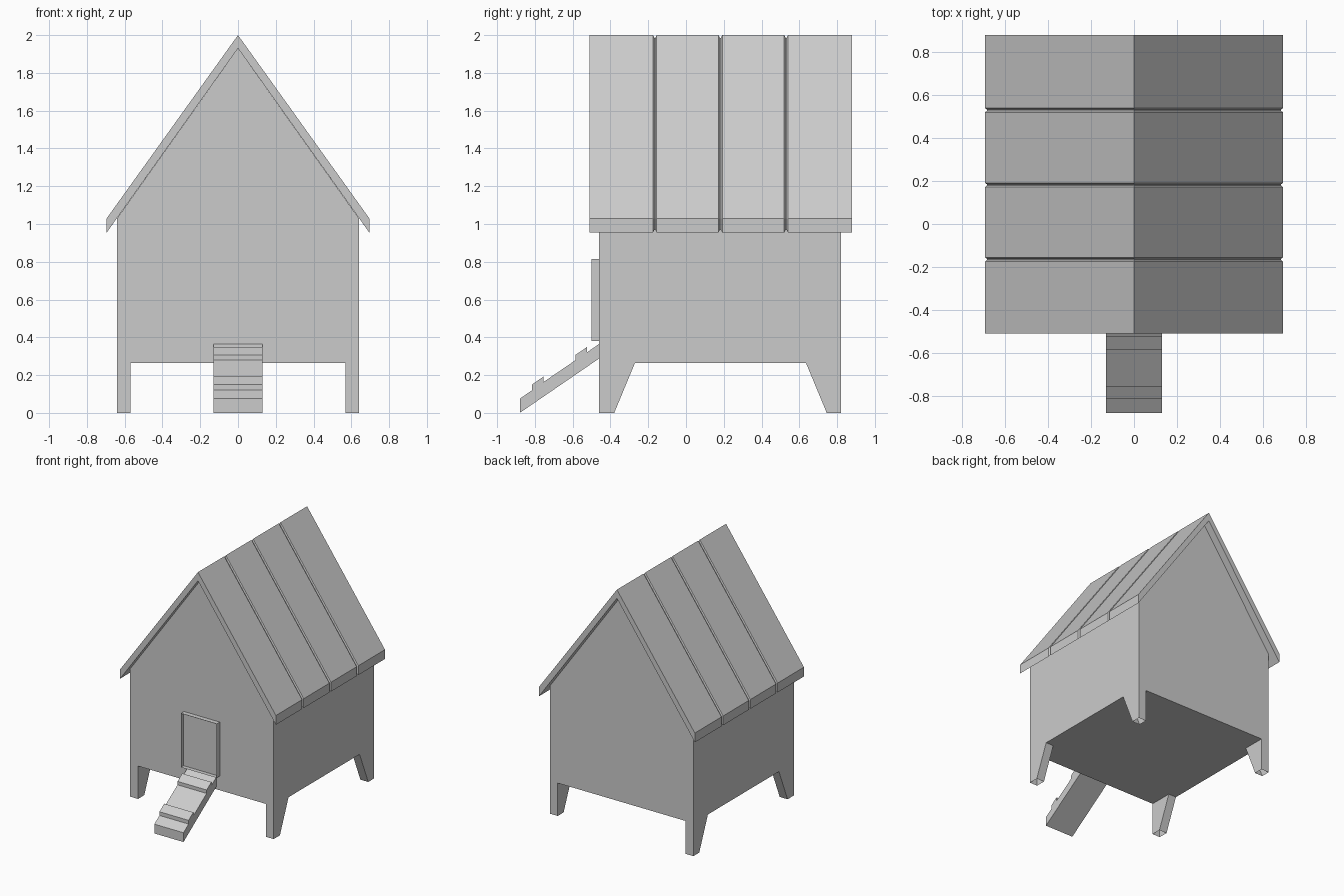
import bpy, bmesh

if "Cube" in bpy.data.objects:
    bpy.data.objects.remove(bpy.data.objects["Cube"])


def finish(name, bm):
    bmesh.ops.recalc_face_normals(bm, faces=bm.faces[:])
    me = bpy.data.meshes.new(name)
    bm.to_mesh(me)
    bm.free()
    ob = bpy.data.objects.new(name, me)
    bpy.context.collection.objects.link(ob)
    return ob


def loft(sections):
    """Join equal-sized point loops into a capped solid."""
    bm = bmesh.new()
    rings = [[bm.verts.new(p) for p in s] for s in sections]
    n = len(rings[0])
    for a, b in zip(rings, rings[1:]):
        for i in range(n):
            j = (i + 1) % n
            bm.faces.new((a[i], a[j], b[j], b[i]))
    bm.faces.new(rings[0])
    bm.faces.new(rings[-1])
    return bm


def prism_y(pts, y0, y1):
    return loft([[(x, y, z) for x, z in pts] for y in (y0, y1)])


def prism_x(pts, x0, x1):
    return loft([[(x, y, z) for y, z in pts] for x in (x0, x1)])


# House body with gable ends
finish("house_body", prism_y(
    [(-.64, .265), (.64, .265), (.64, 1.03), (0, 1.93), (-.64, 1.03)], -.46, .82))


# Roof: chevron section swept along y, pinched at the plank joints
def roof_section(y, d):
    w = .695 - d
    top = 2 - d * 1.4
    half = [(w, 1.03 - d * .1), (w, .955 + d * 1.4)]
    pts = [(0, top)] + half + [(0, 1.93)] + [(-x, z) for x, z in reversed(half)]
    return [(x, y, z) for x, z in pts]


sections = [roof_section(-.51, 0)]
for g in (-.165, .182, .53):
    sections += [roof_section(g - .01, 0), roof_section(g - .003, .01),
                 roof_section(g + .003, .01), roof_section(g + .01, 0)]
sections.append(roof_section(.88, 0))
finish("roof", loft(sections))

# Four tapered hollow legs, open at both ends
for end, prof in (("front", [(-.46, 0), (-.38, 0), (-.27, .265), (-.46, .265)]),
                  ("back", [(.82, 0), (.745, 0), (.635, .265), (.82, .265)])):
    for side, s in (("left", -1), ("right", 1)):
        bm = prism_x(prof, s * .57, s * .64)
        bm.normal_update()
        caps = [f for f in bm.faces if abs(f.normal.z) > .9]
        bmesh.ops.delete(bm, geom=caps, context='FACES')
        finish(f"{end}_{side}_leg", bm)

# Door: frame block with a recessed panel
bm = prism_y([(-.16, .38), (.16, .38), (.16, .815), (-.16, .815)], -.5, -.455)
front = [f for f in bm.faces if f.calc_center_median().y < -.49]
bmesh.ops.inset_region(bm, faces=front, thickness=.017)
bmesh.ops.translate(bm, verts=list(front[0].verts), vec=(0, .035, 0))
finish("door", bm)

# Entry ramp with two raised cleats
finish("ramp", prism_x(
    [(-.88, 0), (-.88, .075), (-.815, .12), (-.815, .15), (-.755, .192), (-.755, .163),
     (-.585, .279), (-.585, .307), (-.525, .348), (-.525, .32), (-.46, .365), (-.46, .288)],
    -.13, .13))
